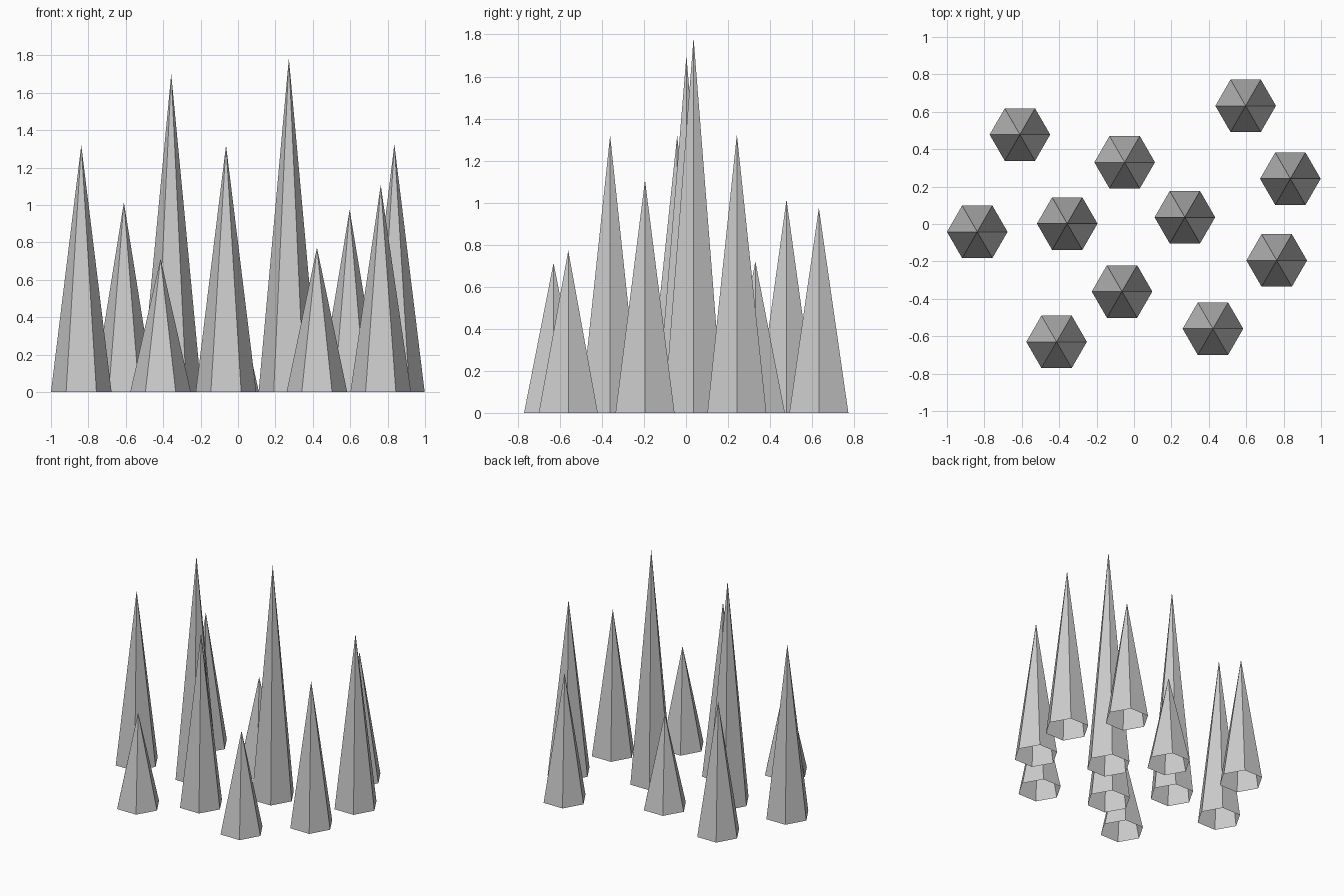
import bpy

RADIUS = 0.162

# Spikes: x, y, height
SPIKES = [
    (-0.838, -0.042, 1.32), (-0.61, 0.478, 1.015), (-0.357, 0.002, 1.70),
    (-0.05, 0.33, 0.72), (-0.064, -0.361, 1.32), (-0.414, -0.63, 0.714),
    (0.272, 0.036, 1.785), (0.422, -0.56, 0.772), (0.763, -0.195, 1.107),
    (0.836, 0.242, 1.325), (0.597, 0.632, 0.975),
]


def add_spike(x, y, height):
    # Six-sided cone, open underneath, with corners on the x axis
    bpy.ops.mesh.primitive_cone_add(
        vertices=6, radius1=RADIUS, radius2=0, depth=height,
        end_fill_type='NOTHING', location=(x, y, height / 2),
        rotation=(0, 0, 0.5235988))
    bpy.context.object.name = "spike"


for spike in SPIKES:
    add_spike(*spike)
